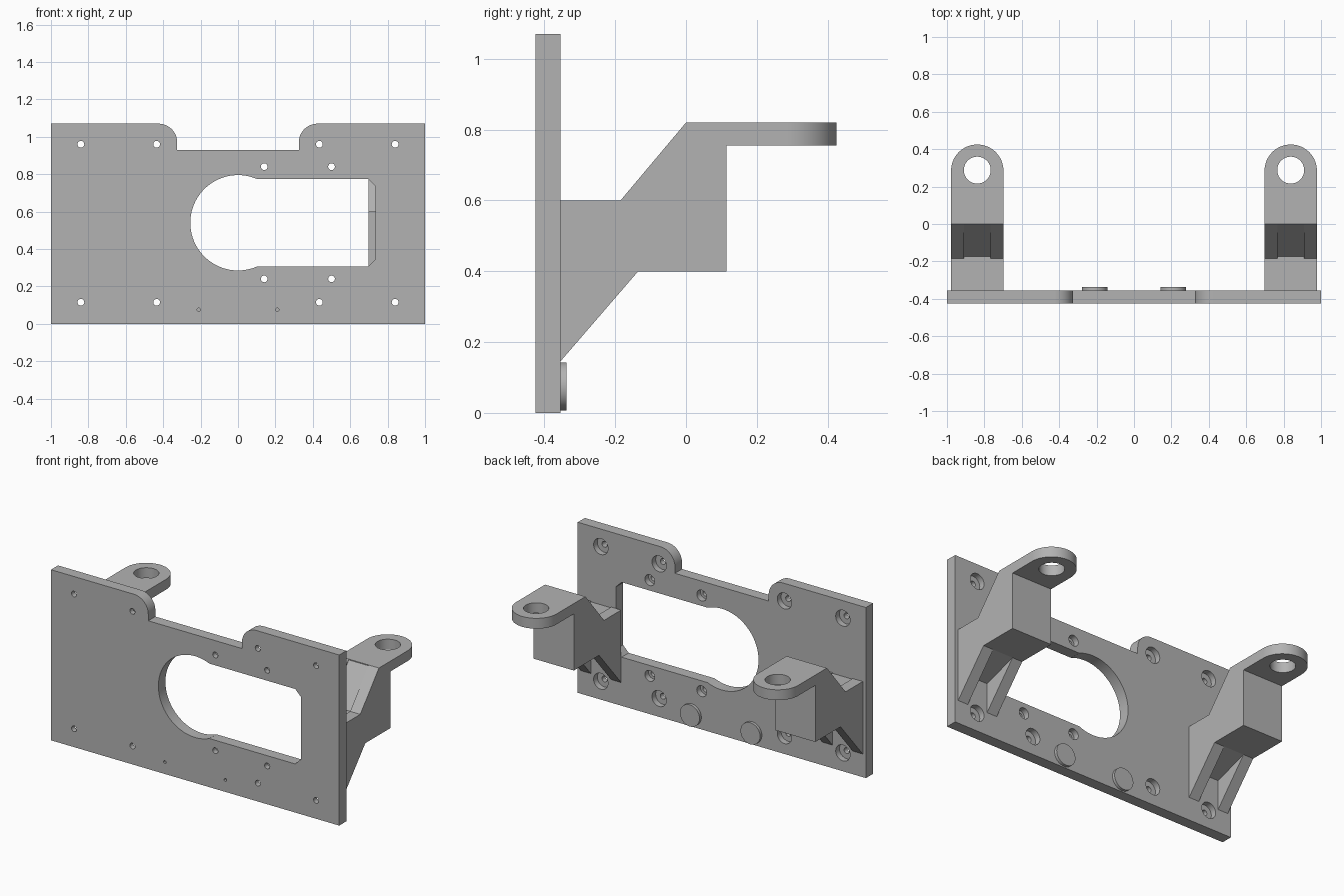
import bpy, bmesh
from math import sin, cos, pi, radians
from mathutils import Vector

if "Cube" in bpy.data.objects:
    bpy.data.objects.remove(bpy.data.objects["Cube"], do_unlink=True)

grey = bpy.data.materials.new("plain grey")
grey.use_nodes = True
grey.diffuse_color = (0.45, 0.45, 0.45, 1)
grey.node_tree.nodes["Principled BSDF"].inputs["Base Color"].default_value = (0.45, 0.45, 0.45, 1)

# Axis order used to place a flat profile: (u, v, depth) -> (x, y, z)
FRONT = lambda u, v, d: (u, d, v)
SIDE = lambda u, v, d: (d, u, v)
TOP = lambda u, v, d: (u, v, d)


def arc(cu, cv, r, start, end, n=24):
    """Points along an arc, angles in degrees."""
    angles = [radians(start + (end - start) * i / n) for i in range(n + 1)]
    return [(cu + r * cos(a), cv + r * sin(a)) for a in angles]


def prism(name, profile, plane, d0, d1):
    """Extrude a closed profile between two depths."""
    bm = bmesh.new()
    face = bm.faces.new([bm.verts.new(plane(u, v, d0)) for u, v in profile])
    moved = bmesh.ops.extrude_face_region(bm, geom=[face])["geom"]
    offset = Vector(plane(0, 0, d1 - d0))
    bmesh.ops.translate(bm, vec=offset, verts=[g for g in moved if isinstance(g, bmesh.types.BMVert)])
    bmesh.ops.recalc_face_normals(bm, faces=bm.faces)
    mesh = bpy.data.meshes.new(name)
    bm.to_mesh(mesh)
    bm.free()
    mesh.materials.append(grey)
    obj = bpy.data.objects.new(name, mesh)
    bpy.context.collection.objects.link(obj)
    return obj


def disc(name, u, v, r, plane, d0, d1, n=32):
    return prism(name, arc(u, v, r, 0, 360 - 360 / n, n - 1), plane, d0, d1)


def select(obj):
    bpy.ops.object.select_all(action="DESELECT")
    obj.select_set(True)
    bpy.context.view_layer.objects.active = obj


def cut(obj, cutter):
    cutter.hide_render = True
    mod = obj.modifiers.new("cut", "BOOLEAN")
    mod.operation, mod.solver, mod.object = "DIFFERENCE", "EXACT", cutter
    select(obj)
    bpy.ops.object.modifier_apply(modifier=mod.name)
    bpy.data.objects.remove(cutter, do_unlink=True)


def smooth(obj):
    select(obj)
    bpy.ops.object.shade_smooth_by_angle(angle=radians(30))


FACE, BACK = -0.425, -0.355

# Mounting plate with a rounded notch in the top edge
right_half = [(1, 0), (1, 1.07)] + arc(0.425, 0.97, 0.1, 90, 180, 12) + [(0.325, 0.93)]
left_half = [(-u, v) for u, v in reversed(right_half)]
plate = prism("mounting_plate", right_half + left_half, FRONT, FACE, BACK)

# Keyhole-shaped window
window = arc(0, 0.54, 0.255, 67, 293, 48)
window += [(0.1, 0.305), (0.695, 0.305), (0.735, 0.345), (0.735, 0.735), (0.695, 0.775), (0.1, 0.775)]
cut(plate, prism("window_cutter", window, FRONT, -0.6, -0.2))

# Counterbored screw holes
screws = [(s * x, z, 0.05) for s in (-1, 1) for x in (0.435, 0.84) for z in (0.115, 0.96)]
screws += [(x, z, 0.034) for x in (0.14, 0.5) for z in (0.24, 0.84)]
for x, z, head in screws:
    cut(plate, disc("screw_cutter", x, z, 0.018, FRONT, -0.6, -0.2, 20))
    cut(plate, disc("head_cutter", x, z, head, FRONT, -0.392, -0.2))

# Pin holes with round bosses behind them
for side, x in (("left", 0.21), ("right", -0.21)):
    cut(plate, disc("pin_cutter", x, 0.075, 0.009, FRONT, -0.6, -0.37, 12))
    smooth(disc(side + "_boss", x, 0.075, 0.068, FRONT, BACK, -0.337, 40))
smooth(plate)

# Brackets: two ribs, a core between them and a pierced arm
upper = [(BACK, 0.6), (-0.185, 0.6), (0, 0.82), (0.115, 0.82), (0.115, 0.4), (-0.135, 0.4)]
rib = [(BACK, 0.145)] + upper
core = [(BACK, 0.33), (BACK, 0.595), (-0.175, 0.595), (0, 0.815)] + upper[2:]
for side, x in (("left", 0.838), ("right", -0.838)):
    prism(side + "_outer_rib", rib, SIDE, x - 0.14, x - 0.07)
    prism(side + "_inner_rib", rib, SIDE, x + 0.07, x + 0.14)
    prism(side + "_bracket_core", core, SIDE, x - 0.07, x + 0.07)
    outline = [(x + 0.14, 0.115)] + arc(x, 0.285, 0.14, 0, 180, 32) + [(x - 0.14, 0.115)]
    arm = prism(side + "_arm", outline, TOP, 0.755, 0.82)
    cut(arm, disc("arm_cutter", x, 0.288, 0.072, TOP, 0.7, 0.9, 40))
    smooth(arm)
